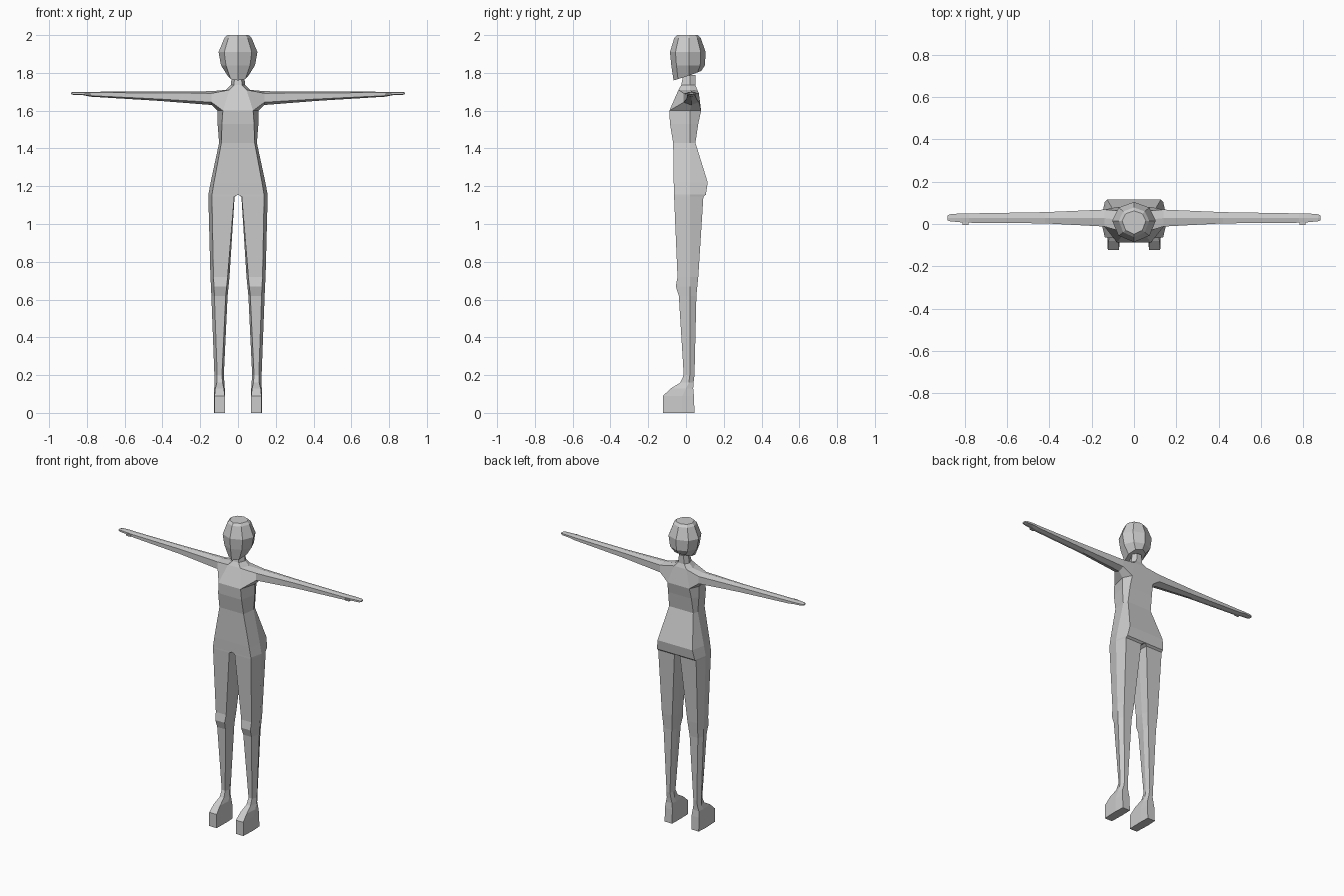
import bpy, bmesh, math

if "Cube" in bpy.data.objects:
    bpy.data.objects.remove(bpy.data.objects["Cube"])

grey = bpy.data.materials.new("plain grey")
grey.use_nodes = True
COLOUR = (0.6, 0.6, 0.6, 1)
grey.diffuse_color = COLOUR
grey.node_tree.nodes["Principled BSDF"].inputs["Base Color"].default_value = COLOUR


def finish(bm, name, mirror=False):
    """Turn a bmesh into a flat shaded object, mirrored across x if asked."""
    bmesh.ops.delete(bm, geom=[v for v in bm.verts if not v.link_faces], context='VERTS')
    bmesh.ops.recalc_face_normals(bm, faces=bm.faces)
    mesh = bpy.data.meshes.new(name)
    bm.to_mesh(mesh)
    bm.free()
    mesh.materials.append(grey)
    obj = bpy.data.objects.new(name, mesh)
    bpy.context.collection.objects.link(obj)
    if mirror:
        mod = obj.modifiers.new("mirror", 'MIRROR')
        mod.use_clip = True
        mod.merge_threshold = 0.0005
    return obj


def bridge(bm, a, b, skip=()):
    """Join two rings with quads, leaving out the listed sides."""
    n = len(a)
    for i in range(n):
        if i not in skip:
            j = (i + 1) % n
            bm.faces.new((a[i], a[j], b[j], b[i]))


# Half body, neck to sole: z, inner x, flat inner x, flat outer x, side x, front y, side y, back y
SECTIONS = [
    (1.79, 0, 0, .016, .032, -.015, .02, .05),
    (1.735, 0, 0, .022, .038, -.025, .02, .05),
    (1.71, 0, 0, .045, .065, -.04, .02, .06),
    (1.60, 0, 0, .08, .108, -.088, .02, .08),
    (1.53, 0, 0, .085, .108, -.085, .02, .065),
    (1.43, 0, 0, .088, .10, -.068, .02, .05),
    (1.22, 0, 0, .127, .145, -.065, .02, .115),
    (1.155, 0, 0, .138, .157, -.063, .02, .105),
    (1.145, .018, .02, .138, .157, -.063, .02, .092),
    (.72, .045, .055, .13, .146, -.045, .02, .065),
    (.67, .05, .06, .127, .143, -.054, .02, .06),
    (.62, .055, .065, .125, .141, -.038, .02, .055),
    (.20, .075, .085, .11, .125, -.012, .02, .045),
    (.16, .072, .082, .112, .124, -.03, .015, .04),
    (.13, .07, .075, .12, .126, -.08, 0, .038),
    (.09, .068, .07, .124, .128, -.122, -.02, .042),
    (0, .068, .07, .124, .128, -.122, -.02, .045),
]
SHOULDER = 2
bm = bmesh.new()
rings = []
for z, xi, xa, xo, xs, yf, ym, yb in SECTIONS:
    outline = [(xa, yf), (xo, yf), (xs, ym), (xo, yb), (xa, yb), (xi, ym)]
    rings.append([bm.verts.new((x, y, z)) for x, y in outline])
for k in range(len(rings) - 1):
    skip = {4, 5} if SECTIONS[k + 1][1] == 0 else set()
    if k == SHOULDER:
        skip |= {1, 2}
    bridge(bm, rings[k], rings[k + 1], skip)
bm.faces.new(rings[-1])

# Arm, growing out of the open shoulder: x, bottom z, top z, front y, back y
ARM = [
    (.14, 1.63, 1.703, -.012, .068),
    (.42, 1.652, 1.701, .003, .056),
    (.78, 1.674, 1.70, .006, .05),
    (.82, 1.682, 1.70, .008, .05),
    (.87, 1.683, 1.70, .013, .046),
    (.883, 1.687, 1.696, .018, .04),
]
top, low = rings[SHOULDER], rings[SHOULDER + 1]
previous = [low[1], low[2], low[3], top[3], top[2], top[1]]
for x, zb, zt, yf, yb in ARM:
    h, ym = zt - zb, (yf + yb) / 2
    outline = [(yf, zb + h * .2), (ym, zb), (yb, zb + h * .2),
               (yb, zt - h * .15), (ym, zt), (yf, zt - h * .15)]
    ring = [bm.verts.new((x, y, z)) for y, z in outline]
    bridge(bm, previous, ring)
    previous = ring
bm.faces.new(previous)
finish(bm, "body", mirror=True)

# Thumbs
bm = bmesh.new()
bmesh.ops.create_cube(bm, size=1)
for v in bm.verts:
    v.co = (.797 + v.co.x * .03, .004 + v.co.y * .016, 1.687 + v.co.z * .01)
finish(bm, "thumbs", mirror=True)

# Eight sided head: z at centre, half width, front y, back y, tilt of the ring
HEAD = [
    (2.0, .056, -.048, .062, 0),
    (1.985, .072, -.062, .078, 0),
    (1.91, .103, -.085, .104, 0),
    (1.84, .09, -.078, .1, 0),
    (1.785, .055, -.066, .08, .025),
]
bm = bmesh.new()
previous = None
for z, w, yf, yb, tilt in HEAD:
    ring = []
    for i in range(8):
        a = i * math.pi / 4
        c = math.cos(a)
        y = .015 + c * (yb - .015 if c > 0 else .015 - yf)
        ring.append(bm.verts.new((w * math.sin(a), y, z + tilt * c)))
    if previous:
        bridge(bm, previous, ring)
    else:
        bm.faces.new(ring)
    previous = ring
bm.faces.new(previous)
finish(bm, "head")
